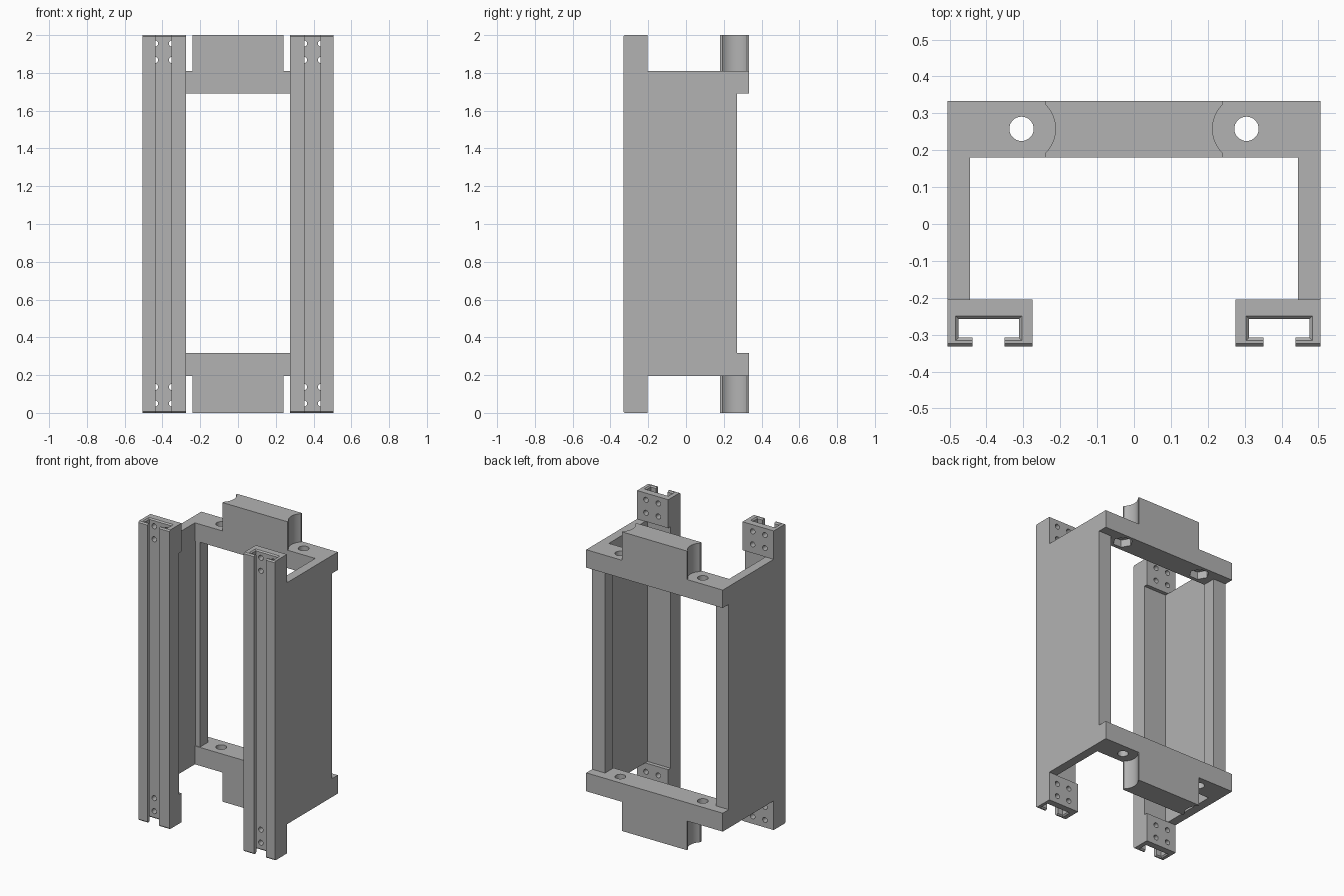
import bpy
import bmesh
from math import cos, sin, pi, acos, radians

cube = bpy.data.objects.get("Cube")
if cube:
    bpy.data.objects.remove(cube, do_unlink=True)

grey = bpy.data.materials.new("plain grey")
grey.use_nodes = True
grey.diffuse_color = (0.45, 0.45, 0.45, 1)
grey.node_tree.nodes["Principled BSDF"].inputs["Base Color"].default_value = (0.45, 0.45, 0.45, 1)


def loft(name, sections):
    """Join matching rings of points into a closed solid."""
    bm = bmesh.new()
    rings = [[bm.verts.new(p) for p in s] for s in sections]
    n = len(rings[0])
    for a, b in zip(rings, rings[1:]):
        for i in range(n):
            j = (i + 1) % n
            bm.faces.new((a[i], a[j], b[j], b[i]))
    bm.faces.new(rings[0][::-1])
    bm.faces.new(rings[-1])
    bmesh.ops.recalc_face_normals(bm, faces=bm.faces)
    mesh = bpy.data.meshes.new(name)
    bm.to_mesh(mesh)
    bm.free()
    mesh.materials.append(grey)
    obj = bpy.data.objects.new(name, mesh)
    bpy.context.collection.objects.link(obj)
    return obj


def prism(name, outline, z0, z1):
    return loft(name, [[(x, y, z) for x, y in outline] for z in (z0, z1)])


def box(name, x0, x1, y0, y1, z0, z1):
    return prism(name, [(x0, y0), (x1, y0), (x1, y1), (x0, y1)], z0, z1)


def circle(cx, cy, r, n):
    return [(cx + r * cos(2 * pi * i / n), cy + r * sin(2 * pi * i / n)) for i in range(n)]


def apply_all(obj):
    bpy.ops.object.select_all(action='DESELECT')
    bpy.context.view_layer.objects.active = obj
    obj.select_set(True)
    for mod in list(obj.modifiers):
        bpy.ops.object.modifier_apply(modifier=mod.name)


def cut(obj, cutters):
    for c in cutters:
        c.hide_render = True
        mod = obj.modifiers.new("cut", 'BOOLEAN')
        mod.object, mod.operation, mod.solver = c, 'DIFFERENCE', 'EXACT'
    apply_all(obj)
    for c in cutters:
        bpy.data.objects.remove(c, do_unlink=True)


def mirror(obj):
    obj.modifiers.new("mirror", 'MIRROR').use_mirror_merge = False
    apply_all(obj)


def finish(obj):
    apply_all(obj)
    bpy.ops.object.shade_smooth_by_angle(angle=radians(30))


LOW, HIGH = 0.195, 1.81       # height range of the frame between the rail ends
FRONT, BACK = 0.18, 0.333     # depth range of the cross bars
HOLE_X, HOLE_Y = 0.305, 0.258


# Slotted rails: C-shaped section, eased at both ends
def rail_section(z, e):
    outline = [(0.275, -0.205), (0.275, -0.332 + e), (0.351, -0.332 + e),
               (0.351, -0.308 - e), (0.312 - e, -0.308 - e), (0.312 - e, -0.257 + e),
               (0.476 + e, -0.257 + e), (0.476 + e, -0.308 - e), (0.438, -0.308 - e),
               (0.438, -0.332 + e), (0.505, -0.332 + e), (0.505, -0.205)]
    return [(x, y, z) for x, y in outline]


ease = 0.008
rails = loft("slotted_rails", [rail_section(0, ease), rail_section(ease, 0),
                               rail_section(2 - ease, 0), rail_section(2, ease)])

# Shallow recess behind the rail and screw holes through its back wall
cutters = [box("recess_cutter", 0.2, 0.445, -0.23, -0.1, LOW, HIGH)]
for z in (0.05, 0.137, 1.868, 1.955):
    for x in (0.349, 0.44):
        ring = circle(x, z, 0.017, 20)
        cutters.append(loft("screw_cutter", [[(a, y, b) for a, b in ring]
                                             for y in (-0.285, -0.15)]))
cut(rails, cutters)
mirror(rails)
finish(rails)

# Side panels with a thickened rear post
panels = prism("side_panels", [(0.445, -0.205), (0.505, -0.205), (0.505, 0.27),
                               (0.41, 0.27), (0.41, 0.185), (0.445, 0.185)], LOW, HIGH)
mirror(panels)

# Cross bars with bolt holes; the upper one has nut pockets beneath
for name, z0, z1 in (("lower_cross_bar", LOW, 0.318), ("upper_cross_bar", 1.69, HIGH)):
    bar = box(name, -0.505, 0.505, FRONT, BACK, z0, z1)
    cutters = []
    for side in (-1, 1):
        cutters.append(prism("bolt_cutter", circle(side * HOLE_X, HOLE_Y, 0.033, 32),
                             z0 - 0.1, z1 + 0.1))
        if name.startswith("upper"):
            cutters.append(prism("nut_cutter", circle(side * HOLE_X, HOLE_Y, 0.062, 6),
                                 z0 - 0.1, z0 + 0.05))
    cut(bar, cutters)
    finish(bar)

# End blocks with scooped sides that clear the bolt heads
radius, half = 0.092, 0.24
spread = acos((HOLE_X - half) / radius)
scoop = [(HOLE_X - radius * cos(a), HOLE_Y + radius * sin(a))
         for a in [spread * (i / 10 - 1) for i in range(21)]]
right = [(half, FRONT)] + scoop + [(half, BACK)]
outline = right + [(-x, y) for x, y in reversed(right)]
for name, z0, z1 in (("lower_end_block", 0, LOW), ("upper_end_block", HIGH, 2)):
    finish(prism(name, outline, z0, z1))
